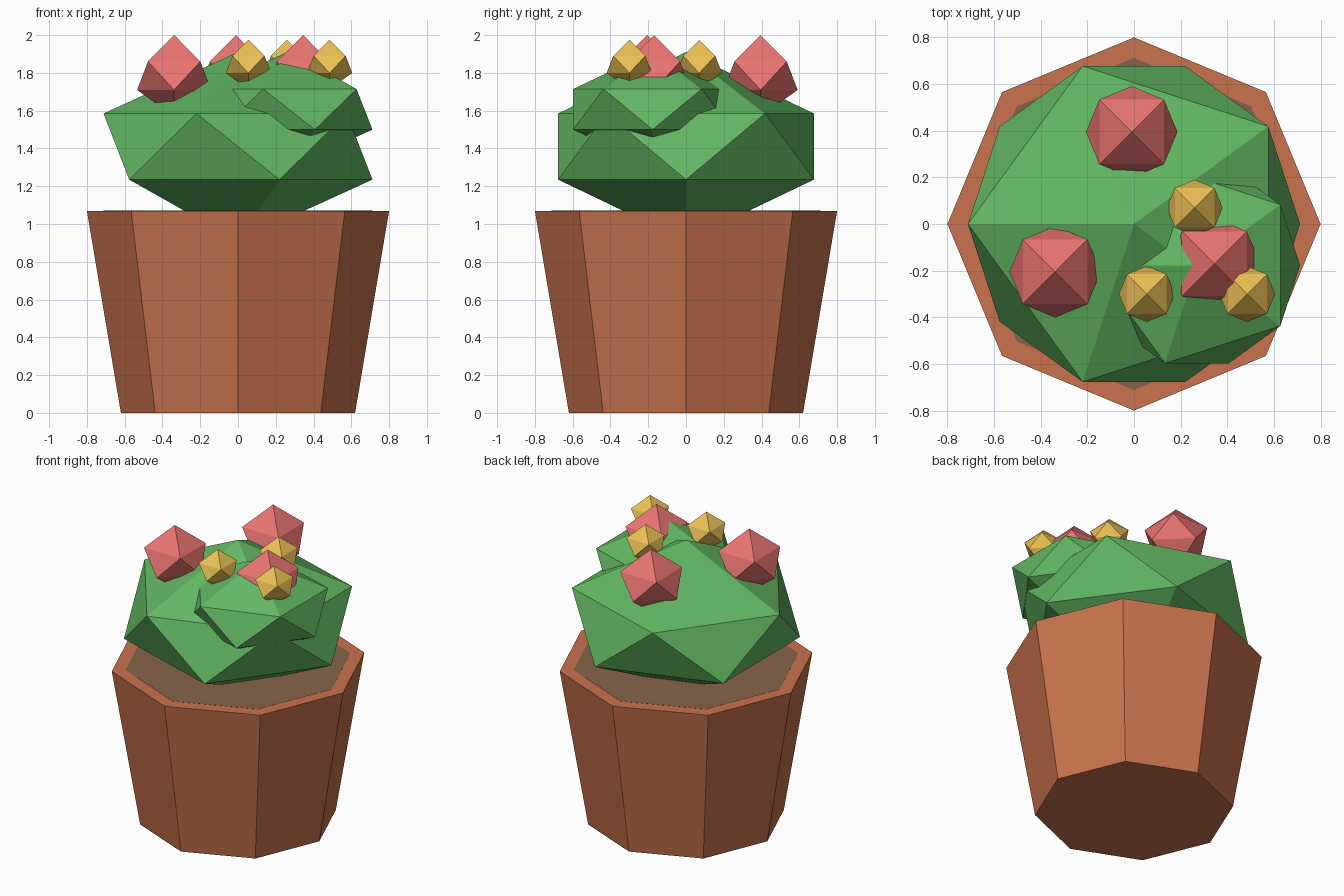
import bpy, bmesh
from math import pi, cos, sin

if "Cube" in bpy.data.objects:
    bpy.data.objects.remove(bpy.data.objects["Cube"])


def material(name, r, g, b):
    # colours are picked as display values and stored as linear
    m = bpy.data.materials.new(name)
    m.diffuse_color = [(c / 255) ** 2.2 for c in (r, g, b)] + [1]
    m.use_nodes = True
    m.node_tree.nodes["Principled BSDF"].inputs["Base Color"].default_value = m.diffuse_color
    return m


CLAY = material("clay", 200, 114, 78)
SOIL = material("soil", 134, 100, 74)
LEAF = material("leaf", 98, 182, 98)
PINK = material("pink", 232, 116, 113)
YELLOW = material("yellow", 235, 192, 86)


def add(name, bm, loc, mat):
    bmesh.ops.recalc_face_normals(bm, faces=bm.faces)
    me = bpy.data.meshes.new(name)
    bm.to_mesh(me)
    bm.free()
    me.materials.append(mat)
    ob = bpy.data.objects.new(name, me)
    ob.location = loc
    bpy.context.collection.objects.link(ob)
    return ob


def tapered(name, r_low, r_high, z0, z1, mat):
    # closed eight-sided tapered cylinder with a corner on +x
    bm = bmesh.new()
    rings = [[bm.verts.new((r * cos(i * pi / 4), r * sin(i * pi / 4), z)) for i in range(8)]
             for r, z in ((r_low, z0), (r_high, z1))]
    for ring in rings:
        bm.faces.new(ring)
    lo, hi = rings
    for i in range(8):
        j = (i + 1) % 8
        bm.faces.new((lo[i], lo[j], hi[j], hi[i]))
    add(name, bm, (0, 0, 0), mat)


def blob(name, loc, radius, height, sides, start, mat):
    # two staggered rings capped by points; rings lie at 35% of the half height
    bm = bmesh.new()
    step = 2 * pi / sides
    top = bm.verts.new((0, 0, height))
    bottom = bm.verts.new((0, 0, -height))

    def ring(offset, z):
        return [bm.verts.new((radius * cos(start + (i + offset) * step),
                              radius * sin(start + (i + offset) * step), z))
                for i in range(sides)]

    up = ring(0, 0.35 * height)
    low = ring(0.5, -0.35 * height)
    for i in range(sides):
        j = (i + 1) % sides
        bm.faces.new((top, up[i], up[j]))
        bm.faces.new((up[i], low[i], up[j]))
        bm.faces.new((low[i], low[j], up[j]))
        bm.faces.new((bottom, low[j], low[i]))
    add(name, bm, loc, mat)


# Pot and soil
tapered("pot", 0.62, 0.80, 0, 1.07, CLAY)
tapered("soil", 0.70, 0.712, 1.03, 1.071, SOIL)

# Plant body: large clump and smaller side clump
blob("large_leaf_clump", (0, 0, 1.41), 0.712, 0.50, 5, pi, LEAF)
blob("small_leaf_clump", (0.27, -0.177, 1.607), 0.442, 0.307, 5, pi, LEAF)

# Flowers
for i, (x, y) in enumerate([(-0.338, -0.205), (-0.01, 0.395), (0.345, -0.17)]):
    blob(f"pink_flower_{i + 1}", (x, y, 1.785), 0.196, 0.215, 4, pi / 4, PINK)
for i, (x, y) in enumerate([(0.055, -0.30), (0.26, 0.07), (0.485, -0.30)]):
    blob(f"yellow_flower_{i + 1}", (x, y, 1.845), 0.12, 0.13, 4, pi / 4, YELLOW)
